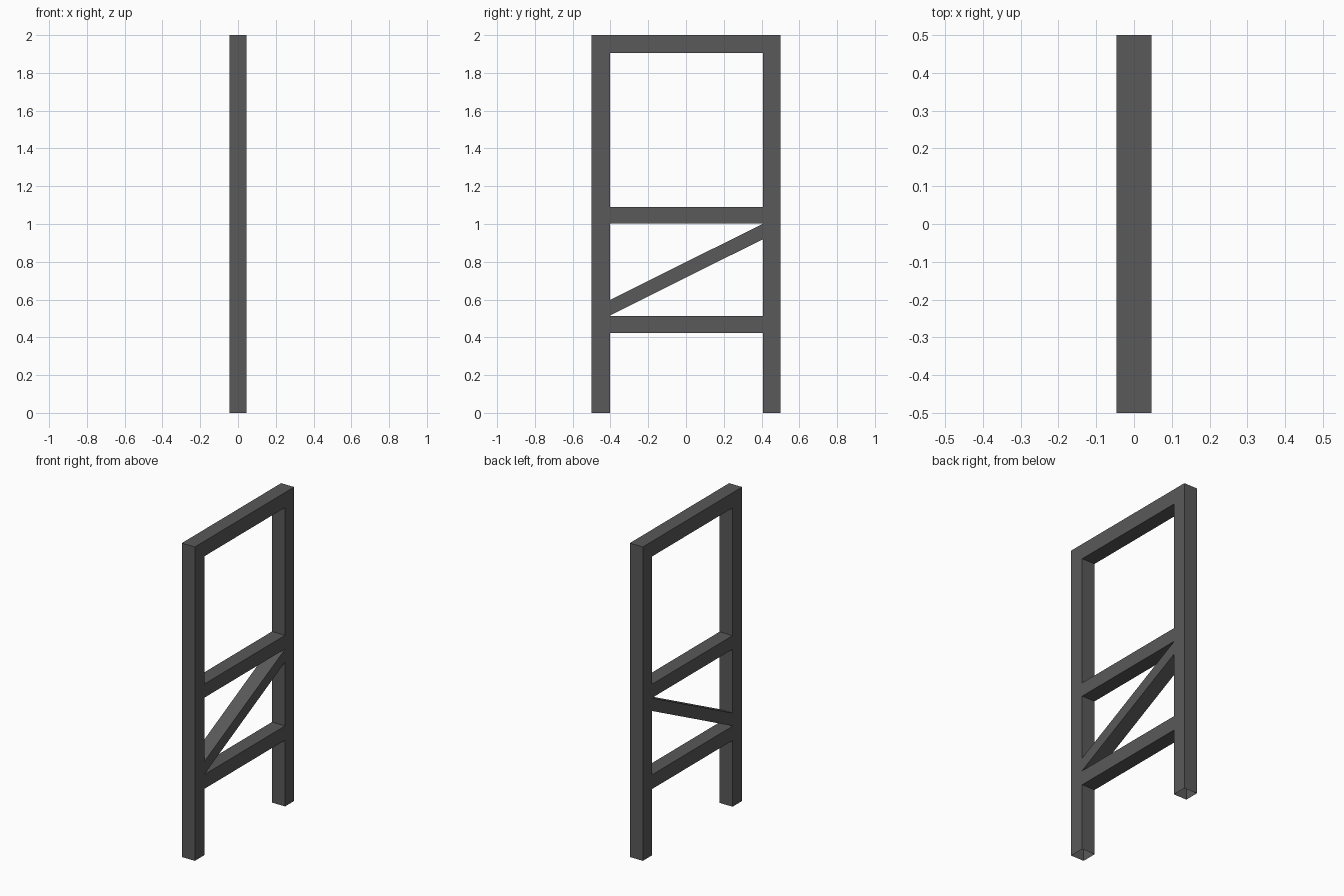
import bpy
import bmesh

cube = bpy.data.objects.get("Cube")
if cube:
    bpy.data.objects.remove(cube, do_unlink=True)

# Single dark grey paint
paint = bpy.data.materials.new("dark grey")
paint.use_nodes = True
grey = (0.1, 0.1, 0.1, 1)
paint.diffuse_color = grey
paint.node_tree.nodes["Principled BSDF"].inputs["Base Color"].default_value = grey

HALF = 0.046          # half thickness of the frame
DEPTH, TOP = 0.5, 2.0
FRONT_IN, BACK_IN = -0.403, 0.408   # inner faces of the posts


def bar(name, corners, open_sides):
    """Extrude a (y, z) quad across x, leaving the numbered sides open."""
    bm = bmesh.new()
    right, left = [[bm.verts.new((x, y, z)) for y, z in corners] for x in (-HALF, HALF)]
    bm.faces.new(right)
    bm.faces.new(left[::-1])
    for i in range(4):
        if i not in open_sides:
            j = (i + 1) % 4
            bm.faces.new((right[j], right[i], left[i], left[j]))
    bmesh.ops.recalc_face_normals(bm, faces=bm.faces)
    mesh = bpy.data.meshes.new(name)
    bm.to_mesh(mesh)
    bm.free()
    mesh.materials.append(paint)
    obj = bpy.data.objects.new(name, mesh)
    bpy.context.collection.objects.link(obj)


def post(name, y0, y1):
    # Hollow tube, open at the foot
    bar(name, [(y0, 0), (y1, 0), (y1, TOP), (y0, TOP)], {0})


def rail(name, front_z, back_z):
    # Bar between the posts, its ends hidden against them
    bar(name, [(FRONT_IN, front_z[0]), (BACK_IN, back_z[0]),
               (BACK_IN, back_z[1]), (FRONT_IN, front_z[1])], {1, 3})


# Upright posts
post("front_post", -DEPTH, FRONT_IN)
post("back_post", BACK_IN, DEPTH)

# Level rails
for name, z in (("top_rail", (1.904, TOP)),
                ("middle_rail", (1.003, 1.09)),
                ("lower_rail", (0.422, 0.513))):
    rail(name, z, z)

# Sloping brace, rising to the back
rail("diagonal_brace", (0.515, 0.597), (0.92, 1.002))
